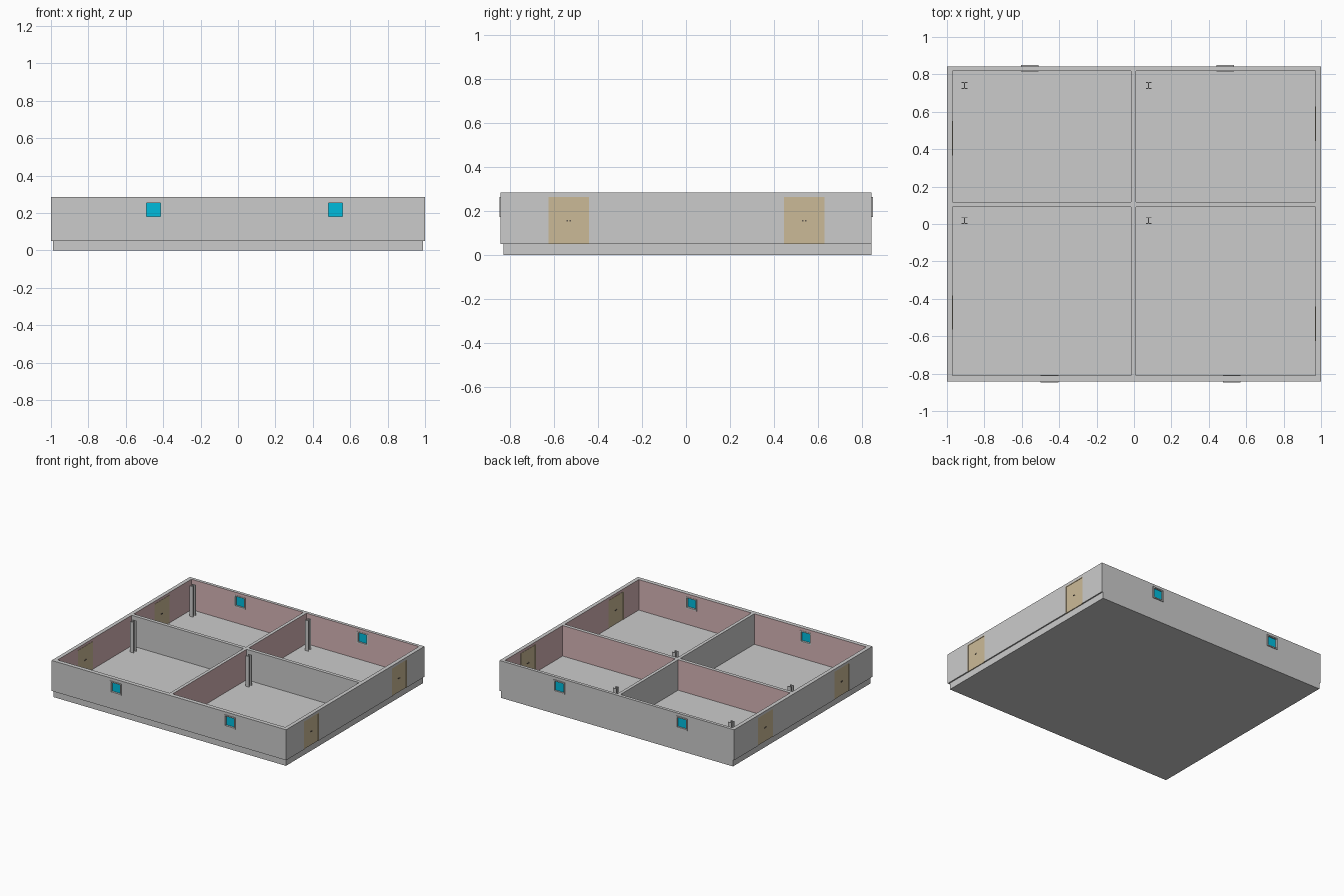
import bpy, bmesh
from mathutils import Matrix, Vector

if "Cube" in bpy.data.objects:
    bpy.data.objects.remove(bpy.data.objects["Cube"])

FLOOR, TOP = 0.05, 0.285


def material(name, rgb):
    m = bpy.data.materials.new(name)
    m.diffuse_color = (*rgb, 1)
    m.use_nodes = True
    m.node_tree.nodes["Principled BSDF"].inputs["Base Color"].default_value = m.diffuse_color
    return m


PLASTER = material("plaster", (0.8, 0.8, 0.8))
PINK = material("pink_paint", (0.68, 0.46, 0.47))
WOOD = material("door_wood", (0.6, 0.49, 0.31))
GLASS = material("blue_glass", (0.0, 0.5, 0.72))
DARK = material("dark_metal", (0.12, 0.1, 0.08))


def boxes(name, spans, mat=None):
    """One object made of boxes given as (x0, x1, y0, y1, z0, z1)."""
    bm = bmesh.new()
    for x0, x1, y0, y1, z0, z1 in spans:
        mid = Vector((x0 + x1, y0 + y1, z0 + z1)) / 2
        size = Vector((x1 - x0, y1 - y0, z1 - z0))
        bmesh.ops.create_cube(bm, size=1, matrix=Matrix.Translation(mid) @ Matrix.Diagonal((*size, 1)))
    me = bpy.data.meshes.new(name)
    bm.to_mesh(me)
    bm.free()
    ob = bpy.data.objects.new(name, me)
    bpy.context.collection.objects.link(ob)
    if mat:
        me.materials.append(mat)
    return ob


# Foundation slab, which also makes the floor
boxes("foundation_slab", [(-0.99, 0.99, -0.83, 0.842, 0, FLOOR)])

# Openings: windows as (centre x, side), doors as (centre y, side)
windows = [(-0.452, -1), (0.522, -1), (-0.557, 1), (0.488, 1)]
doors = [(-0.533, 1), (0.537, 1), (-0.473, -1), (0.458, -1)]
WH, WZ0, WZ1 = 0.047, 0.173, 0.263
DH, DZ1 = 0.092, 0.265


def wall_y(side):
    return (-0.847, -0.808) if side < 0 else (0.816, 0.849)


def wall_x(side):
    return (-0.999, -0.968) if side < 0 else (0.968, 1.0)


# Walls: solid block minus four rooms and the openings
walls = boxes("walls", [(-1, 1, -0.842, 0.842, FLOOR, TOP)])
rooms = boxes("room_cutter", [(x0, x1, y0, y1, 0.0, 0.4)
                              for x0, x1 in ((-0.97, -0.015), (0.01, 0.97))
                              for y0, y1 in ((-0.81, 0.09), (0.117, 0.818))])
holes = [(x - WH, x + WH, s * 0.83 - 0.1, s * 0.83 + 0.1, WZ0, WZ1) for x, s in windows]
holes += [(s - 0.1, s + 0.1, y - DH, y + DH, 0.0, DZ1) for y, s in doors]
openings = boxes("opening_cutter", holes)
for cutter in (rooms, openings):
    mod = walls.modifiers.new("cut", "BOOLEAN")
    mod.operation, mod.object, mod.solver = "DIFFERENCE", cutter, "EXACT"
bpy.context.view_layer.update()
cut = bpy.data.meshes.new_from_object(walls.evaluated_get(bpy.context.evaluated_depsgraph_get()))
walls.modifiers.clear()
walls.data = cut
for cutter in (rooms, openings):
    bpy.data.objects.remove(cutter)

# Pink paint on the inside of the outer walls and one side of each partition
cut.materials.clear()
cut.materials.append(PLASTER)
cut.materials.append(PINK)
pink_planes = [(0, -0.97, 1), (0, 0.97, -1), (0, 0.01, 1), (1, -0.81, 1), (1, 0.818, -1), (1, 0.117, 1)]
for p in cut.polygons:
    p.material_index = int(any(abs(p.center[a] - v) < 0.002 and p.normal[a] * s > 0.9
                               for a, v, s in pink_planes))

# Windows: slightly proud frame and recessed pane
for i, (x, s) in enumerate(windows, 1):
    y0, y1 = wall_y(s)
    t, ym = 0.009, (y0 + y1) / 2
    boxes(f"window_frame_{i}", [
        (x - WH, x - WH + t, y0, y1, WZ0, WZ1),
        (x + WH - t, x + WH, y0, y1, WZ0, WZ1),
        (x - WH + t, x + WH - t, y0, y1, WZ0, WZ0 + t),
        (x - WH + t, x + WH - t, y0, y1, WZ1 - t, WZ1)])
    boxes(f"window_pane_{i}", [(x - WH + t, x + WH - t, ym - 0.004, ym + 0.004, WZ0 + t, WZ1 - t)], GLASS)

# Doors: thin frame, leaf and a pair of knobs on each face
for i, (y, s) in enumerate(doors, 1):
    x0, x1 = wall_x(s)
    t = 0.006
    boxes(f"door_frame_{i}", [
        (x0, x1, y - DH, y - DH + t, FLOOR, DZ1),
        (x0, x1, y + DH - t, y + DH, FLOOR, DZ1),
        (x0, x1, y - DH + t, y + DH - t, DZ1 - t, DZ1)], WOOD)
    l0, l1 = x0 + 0.003, x1 - 0.003
    boxes(f"door_leaf_{i}", [(l0, l1, y - DH + t, y + DH - t, FLOOR, DZ1 - t)], WOOD)
    boxes(f"door_knobs_{i}", [(l0 - 0.004, l1 + 0.004, y + d - 0.003, y + d + 0.003, 0.153, 0.159)
                              for d in (-0.007, 0.007)], DARK)

# Steel columns with an I-shaped section, one per room
n = 0
for x in (-0.906, 0.078):
    for y in (0.018, 0.741):
        n += 1
        w, d, t = 0.015, 0.018, 0.005
        boxes(f"steel_column_{n}", [
            (x - w, x + w, y - d, y - d + t, FLOOR, TOP),
            (x - w, x + w, y + d - t, y + d, FLOOR, TOP),
            (x - t / 2, x + t / 2, y - d + t, y + d - t, FLOOR, TOP)])
